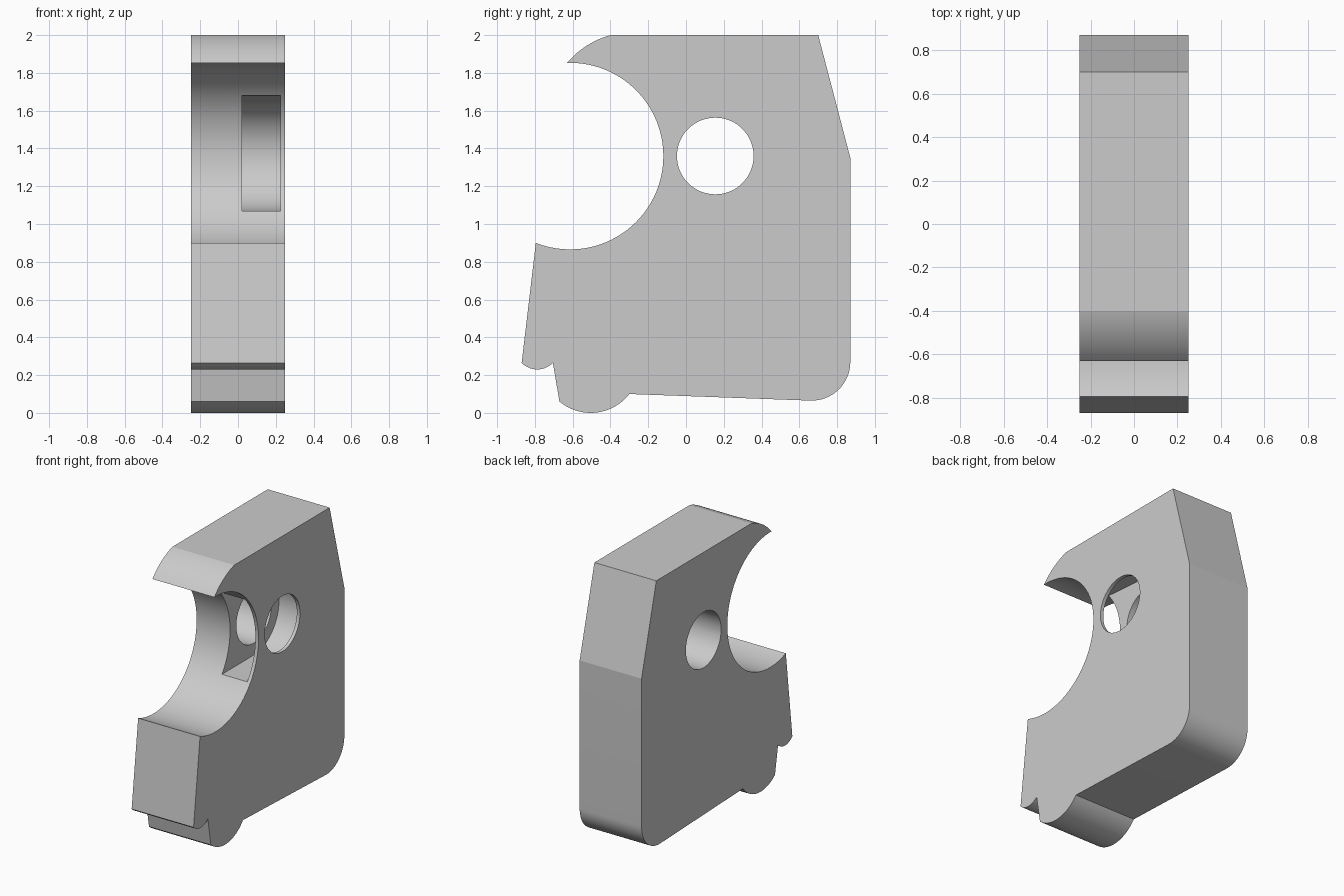
import bpy, bmesh, math
from mathutils import Vector

if "Cube" in bpy.data.objects:
    bpy.data.objects.remove(bpy.data.objects["Cube"])


def arc(p, via, q, n):
    """Points of the arc from p through via to q, both ends included."""
    (ax, ay), (bx, by), (cx, cy) = p, via, q
    d = 2 * (ax * (by - cy) + bx * (cy - ay) + cx * (ay - by))
    a2, b2, c2 = ax * ax + ay * ay, bx * bx + by * by, cx * cx + cy * cy
    ux = (a2 * (by - cy) + b2 * (cy - ay) + c2 * (ay - by)) / d
    uy = (a2 * (cx - bx) + b2 * (ax - cx) + c2 * (bx - ax)) / d
    r = math.hypot(ax - ux, ay - uy)
    t0, tv, t1 = [math.atan2(y - uy, x - ux) for x, y in (p, via, q)]
    tau = 2 * math.pi
    sweep = (t1 - t0) % tau
    if (tv - t0) % tau > sweep:
        sweep -= tau
    return [(ux + r * math.cos(t0 + sweep * i / n),
             uy + r * math.sin(t0 + sweep * i / n)) for i in range(n + 1)]


def extrude(name, profile, x0, x1):
    """Prism from a (y, z) profile between x0 and x1."""
    bm = bmesh.new()
    face = bm.faces.new([bm.verts.new((x0, y, z)) for y, z in profile])
    ext = bmesh.ops.extrude_face_region(bm, geom=[face])
    moved = [v for v in ext["geom"] if isinstance(v, bmesh.types.BMVert)]
    bmesh.ops.translate(bm, verts=moved, vec=Vector((x1 - x0, 0, 0)))
    bmesh.ops.recalc_face_normals(bm, faces=bm.faces)
    mesh = bpy.data.meshes.new(name)
    bm.to_mesh(mesh)
    bm.free()
    obj = bpy.data.objects.new(name, mesh)
    bpy.context.collection.objects.link(obj)
    return obj


# Side outline of the plate
outline = [(0.70, 2.0), (0.87, 1.35)]
outline += arc((0.87, 0.27), (0.81, 0.125), (0.66, 0.065), 16)      # rear heel
outline += arc((-0.30, 0.10), (-0.507, 0.0), (-0.67, 0.06), 20)     # foot lobe
outline += arc((-0.705, 0.265), (-0.785, 0.23), (-0.87, 0.265), 14)  # front lip
outline += arc((-0.795, 0.90), (-0.12, 1.36), (-0.63, 1.853), 64)   # large bite
outline += arc((-0.63, 1.853), (-0.527, 1.943), (-0.40, 2.0), 12)[1:]  # nose
body = extrude("clamp_body", outline, -0.25, 0.25)

# Pin hole right through, and a round-ended pocket opening into the bite
hole = [(0.155 + 0.203 * math.cos(math.tau * i / 64),
         1.36 + 0.203 * math.sin(math.tau * i / 64)) for i in range(64)]
pocket = [(-0.5, 1.07)] + arc((0.155, 1.07), (0.445, 1.36), (0.155, 1.65), 32)
pocket += [(-0.5, 1.70)]
cutters = [extrude("pin_hole_cutter", hole, -0.4, 0.4),
           extrude("pocket_cutter", pocket, 0.02, 0.225)]

bpy.context.view_layer.objects.active = body
body.select_set(True)
for cutter in cutters:
    cutter.hide_render = True
    mod = body.modifiers.new(cutter.name, "BOOLEAN")
    mod.operation = "DIFFERENCE"
    mod.solver = "EXACT"
    mod.object = cutter
    bpy.ops.object.modifier_apply(modifier=mod.name)
    bpy.data.objects.remove(cutter)

bpy.ops.object.shade_smooth_by_angle(angle=math.radians(14))
